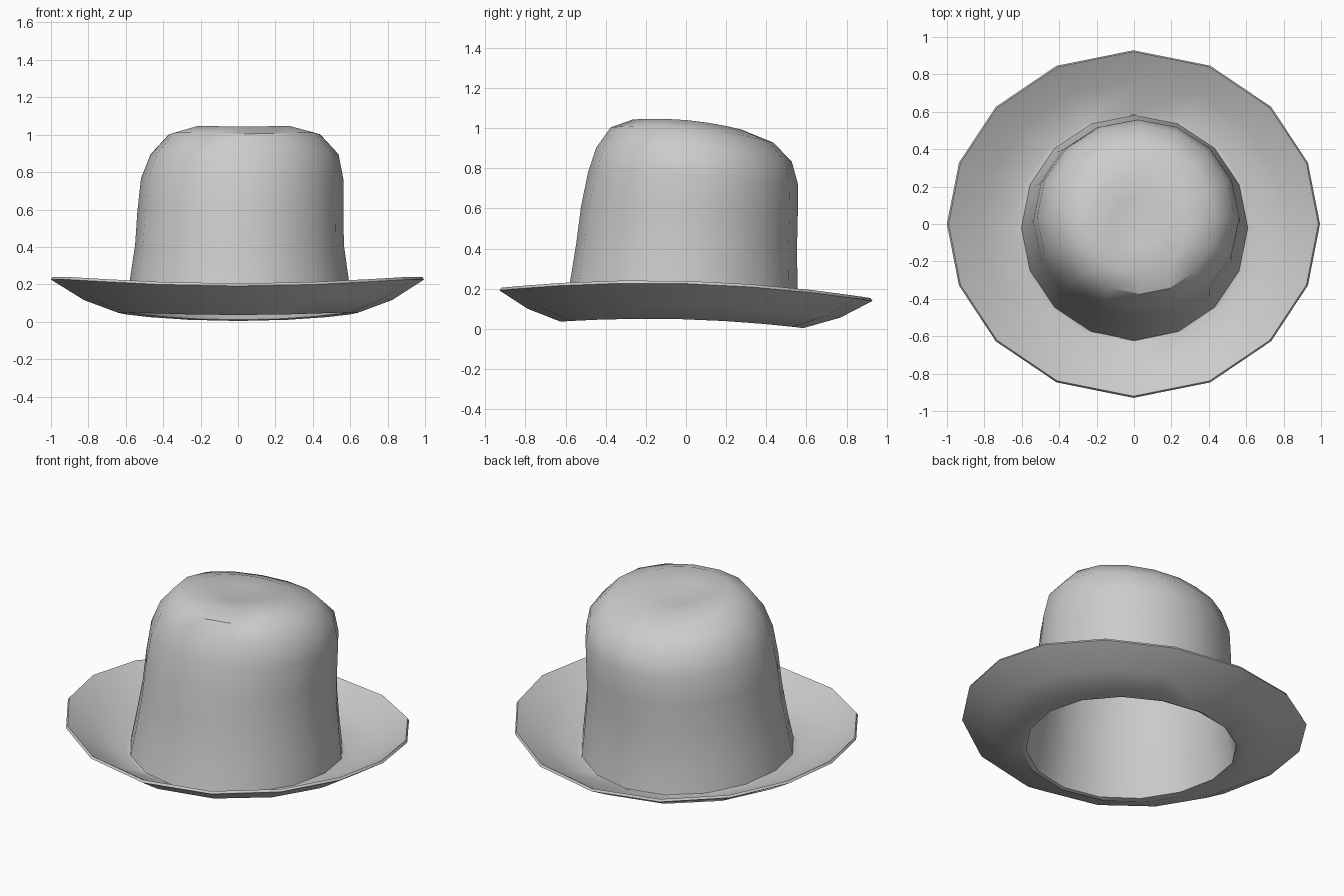
import bpy, bmesh, math

SIDES = 16

# Rings from brim edge to crown top:
# centre x, centre y, radius x, radius y, height, front-to-back tilt, side lift
BRIM = [
    (-0.003, 0.00, 0.993, 0.925, 0.172, -0.026, 0.060),
    (0.000, -0.01, 0.820, 0.775, 0.085, -0.022, 0.038),
    (0.000, -0.02, 0.640, 0.605, 0.028, -0.016, 0.028),
]
CROWN = [
    (0.003, -0.02, 0.600, 0.595, 0.032, -0.016, 0.028),
    (0.007, -0.012, 0.578, 0.560, 0.210, -0.010, 0.010),
    (0.008, 0.003, 0.550, 0.542, 0.410, -0.015, 0.000),
    (0.013, 0.017, 0.543, 0.532, 0.590, -0.020, 0.000),
    (0.022, 0.035, 0.533, 0.515, 0.750, -0.030, 0.015),
    (0.035, 0.040, 0.495, 0.480, 0.865, -0.035, 0.027),
    (0.035, 0.030, 0.400, 0.400, 0.960, -0.038, 0.035),
    (0.030, 0.005, 0.265, 0.270, 1.010, -0.025, 0.022),
    (0.015, 0.010, 0.130, 0.130, 1.000, -0.012, 0.008),
]


def add_ring(bm, spec, squash):
    cx, cy, rx, ry, z, tilt, lift = spec
    ring = []
    for i in range(SIDES):
        a = 2 * math.pi * i / SIDES
        a -= squash * math.sin(2 * a)
        c, s = math.cos(a), math.sin(a)
        ring.append(bm.verts.new((cx + rx * c, cy + ry * s,
                                  z + tilt * s + lift * c * c)))
    return ring


# Felt hat: one lofted sheet, brim running into crown
bm = bmesh.new()
rings = [add_ring(bm, r, 0.045) for r in BRIM] + [add_ring(bm, r, 0.0) for r in CROWN]
for lower, upper in zip(rings, rings[1:]):
    for i in range(SIDES):
        j = (i + 1) % SIDES
        bm.faces.new((lower[i], lower[j], upper[j], upper[i]))

# Shallow dent closing the crown
tip = bm.verts.new((0.01, 0.01, 0.996))
for i in range(SIDES):
    bm.faces.new((rings[-1][i], rings[-1][(i + 1) % SIDES], tip))

mesh = bpy.data.meshes.new("hat")
bm.to_mesh(mesh)
bm.free()
hat = bpy.data.objects.new("hat", mesh)
bpy.context.collection.objects.link(hat)

# Felt thickness
solid = hat.modifiers.new("thickness", "SOLIDIFY")
solid.thickness = 0.016
solid.offset = 0.0

bpy.context.view_layer.objects.active = hat
hat.select_set(True)
bpy.ops.object.modifier_apply(modifier=solid.name)
bpy.ops.object.shade_smooth_by_angle(angle=math.radians(35))
